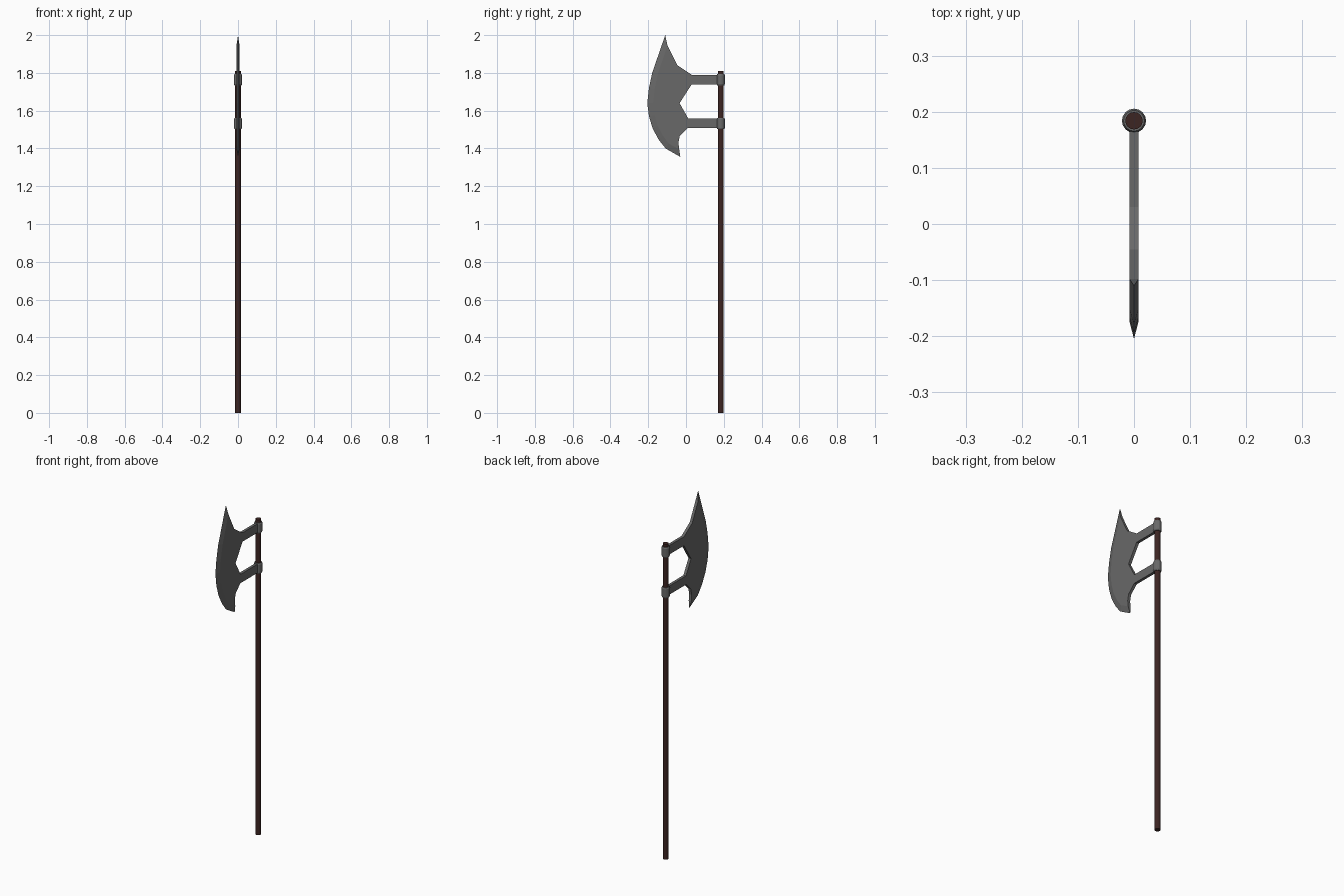
import bpy, bmesh, math

if "Cube" in bpy.data.objects:
    bpy.data.objects.remove(bpy.data.objects["Cube"])

AXIS_Y = 0.184      # pole axis position
HALF = 0.008        # half thickness of the blade


def material(name, rgb):
    m = bpy.data.materials.new(name)
    m.diffuse_color = (*rgb, 1)
    m.use_nodes = True
    m.node_tree.nodes["Principled BSDF"].inputs["Base Color"].default_value = m.diffuse_color
    return m


wood = material("dark_wood", (0.045, 0.018, 0.016))
steel = material("dark_steel", (0.14, 0.14, 0.14))


def finish(bm, name, mat):
    bmesh.ops.recalc_face_normals(bm, faces=bm.faces)
    me = bpy.data.meshes.new(name)
    bm.to_mesh(me)
    bm.free()
    me.materials.append(mat)
    ob = bpy.data.objects.new(name, me)
    bpy.context.collection.objects.link(ob)
    return ob


def turned(name, profile, mat, sides=16):
    """Closed solid turned about the pole axis from (radius, z) points."""
    bm = bmesh.new()
    rings = [[bm.verts.new((r * math.cos(2 * math.pi * i / sides),
                            AXIS_Y + r * math.sin(2 * math.pi * i / sides), z))
              for i in range(sides)] for r, z in profile]
    for a, b in zip(rings, rings[1:]):
        for i in range(sides):
            j = (i + 1) % sides
            bm.faces.new((a[i], a[j], b[j], b[i]))
    bm.faces.new(rings[0])
    bm.faces.new(rings[-1])
    return finish(bm, name, mat)


# Pole
turned("pole", [(0.0155, 0), (0.0155, 1.81)], wood)

# Collars clamping the blade arms to the pole
for name, lo, hi in (("lower_collar", 1.502, 1.562), ("upper_collar", 1.734, 1.794)):
    turned(name, [(0.0185, lo), (0.0215, lo + 0.007), (0.0215, hi - 0.007), (0.0185, hi)], steel)

# Blade: sharp cutting edge, bevel ridge, and inner outline with two arms (y, z)
edge = [(-0.11, 2.0), (-0.179, 1.80), (-0.196, 1.72), (-0.205, 1.64), (-0.196, 1.57),
        (-0.177, 1.507), (-0.145, 1.447), (-0.108, 1.40), (-0.03, 1.355)]
ridge = [(-0.098, 1.945), (-0.151, 1.79), (-0.166, 1.715), (-0.174, 1.64), (-0.166, 1.577),
         (-0.15, 1.52), (-0.122, 1.467), (-0.092, 1.426), (-0.036, 1.395)]
inner = [(-0.04, 1.43), (-0.033, 1.465), (0.01, 1.508), (0.175, 1.508), (0.175, 1.558),
         (0.012, 1.558), (-0.034, 1.64), (0.03, 1.739), (0.175, 1.739), (0.175, 1.79),
         (0.03, 1.79), (-0.045, 1.84)]

bm = bmesh.new()
cut = [bm.verts.new((0, y, z)) for y, z in edge]
left, right = ([bm.verts.new((s * HALF, y, z)) for y, z in ridge + inner] for s in (-1, 1))
n = len(ridge)
for side in (left, right):
    bm.faces.new(side)                              # flat cheek
    for i in range(n - 1):                          # sharpened bevel
        bm.faces.new((cut[i], cut[i + 1], side[i + 1], side[i]))
for i in range(n - 1, len(left)):                   # back rim and arms
    j = (i + 1) % len(left)
    bm.faces.new((left[i], left[j], right[j], right[i]))
bm.faces.new((cut[0], left[0], right[0]))           # pointed tips
bm.faces.new((cut[-1], left[n - 1], right[n - 1]))
finish(bm, "axe_blade", steel)
